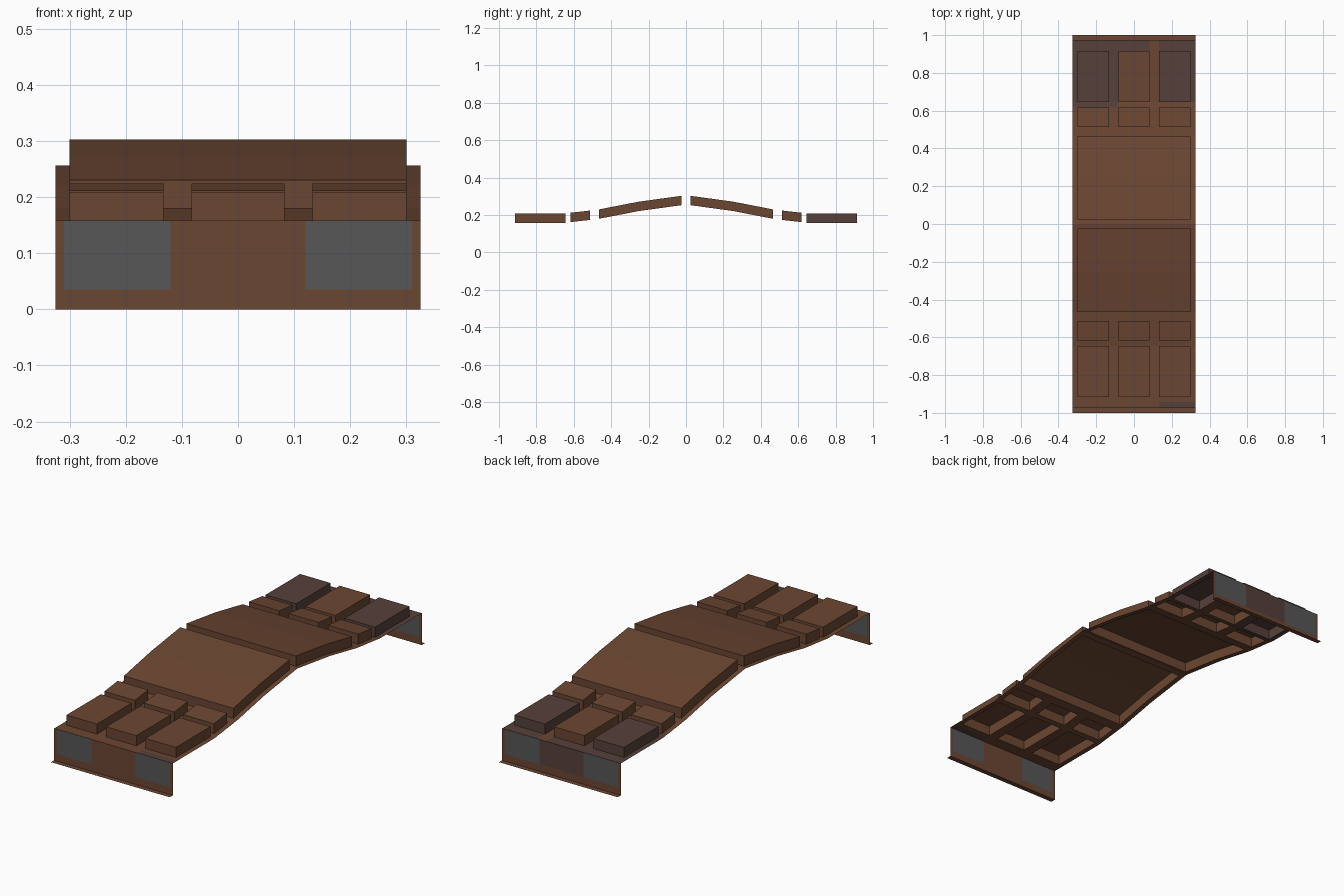
import bpy
import bmesh

cube = bpy.data.objects.get("Cube")
if cube:
    bpy.data.objects.remove(cube, do_unlink=True)


def make_material(name, rgb):
    mat = bpy.data.materials.new(name)
    mat.use_nodes = True
    mat.diffuse_color = (*rgb, 1)
    bsdf = next(n for n in mat.node_tree.nodes if n.type == "BSDF_PRINCIPLED")
    bsdf.inputs["Base Color"].default_value = (*rgb, 1)
    bsdf.inputs["Roughness"].default_value = 0.9
    return mat


MATERIALS = [
    make_material("brown_wood", (0.148, 0.062, 0.032)),
    make_material("dusky_purple", (0.092, 0.051, 0.044)),
    make_material("dark_grey", (0.095, 0.095, 0.095)),
]
BROWN, PURPLE, GREY = range(3)

HALF_WIDTH, END, RAISE = 0.325, 0.975, 0.05
COLUMNS = [(-0.3, -0.133), (-0.083, 0.083), (0.133, 0.3)]
# Deck height against distance from the middle
PROFILE = [(0, 0.256), (0.254, 0.221), (0.465, 0.18), (0.513, 0.174),
           (0.618, 0.162), (0.645, 0.158), (END, 0.158)]


def height(y):
    d = min(abs(y), END)
    for (d0, z0), (d1, z1) in zip(PROFILE, PROFILE[1:]):
        if d <= d1:
            return z0 + (z1 - z0) * (d - d0) / (d1 - d0)


def sheet(name, us, vs, point, paint, skip=None, skirt=0):
    """Grid of quads; skip leaves holes, skirt drops walls from the rim."""
    bm = bmesh.new()
    rows = [[bm.verts.new(point(u, v)) for u in us] for v in vs]
    for j in range(len(vs) - 1):
        for i in range(len(us) - 1):
            u, v = (us[i] + us[i + 1]) / 2, (vs[j] + vs[j + 1]) / 2
            if skip and skip(u, v):
                continue
            face = bm.faces.new((rows[j][i], rows[j][i + 1],
                                 rows[j + 1][i + 1], rows[j + 1][i]))
            face.material_index = paint(u, v)
    if skirt:
        rim = [e for e in bm.edges if e.is_boundary]
        made = bmesh.ops.extrude_edge_only(bm, edges=rim)["geom"]
        color = paint(sum(us) / len(us), sum(vs) / len(vs))
        for item in made:
            if isinstance(item, bmesh.types.BMVert):
                item.co.z -= skirt
            elif isinstance(item, bmesh.types.BMFace):
                item.material_index = color
        bmesh.ops.recalc_face_normals(bm, faces=bm.faces[:])
    loose = [v for v in bm.verts if not v.link_faces]
    bmesh.ops.delete(bm, geom=loose, context="VERTS")
    mesh = bpy.data.meshes.new(name)
    bm.to_mesh(mesh)
    bm.free()
    for mat in MATERIALS:
        mesh.materials.append(mat)
    obj = bpy.data.objects.new(name, mesh)
    bpy.context.collection.objects.link(obj)
    return obj


# Raised panels: name, x range, y breaks, colour
panels = []
for end, side in (("front", -1), ("back", 1)):
    panels.append((f"{end}_ramp_panel", (-0.3, 0.3),
                   sorted(side * d for d in (0.024, 0.254, 0.465)), BROWN))
    for place, xr in zip(("right", "middle", "left"), COLUMNS):
        panels.append((f"{end}_{place}_small_panel", xr,
                       sorted(side * d for d in (0.513, 0.618)), BROWN))
        worn = end == "back" and place != "middle"
        panels.append((f"{end}_{place}_large_panel", xr,
                       sorted(side * d for d in (0.645, 0.915)),
                       PURPLE if worn else BROWN))

for name, xr, ys, color in panels:
    sheet(name, xr, ys, lambda x, y: (x, y, height(y) + RAISE),
          lambda x, y: color, skirt=RAISE)


# Arched deck with an opening below every panel
def under_panel(x, y):
    return any(xr[0] < x < xr[1] and ys[0] < y < ys[-1]
               for _, xr, ys, _ in panels)


def deck_paint(x, y):
    left, right = x > 0.133, x < -0.083
    if y < -0.94:
        return PURPLE if left else BROWN
    rim = y > 0.915 and not 0.083 < x < 0.133
    worn = (right and y > 0.618) or (left and y > 0.645) or rim
    return PURPLE if worn else BROWN


x_breaks = sorted({x for c in COLUMNS for x in c} | {-HALF_WIDTH, HALF_WIDTH})
y_breaks = sorted({y for p in panels for y in p[2]} | {-END, -0.94, 0, END})
sheet("deck", x_breaks, y_breaks, lambda x, y: (x, y, height(y)),
      deck_paint, skip=under_panel)

# End walls with a grey patch at each side and a narrow foot lip
PATH = [(1, 0), (END, 0), (END, 0.035), (END, height(END))]
WALL_X = [-HALF_WIDTH, -0.31, -0.12, 0.12, 0.31, HALF_WIDTH]

for name, side, middle in (("front_wall", 1, BROWN), ("back_wall", -1, PURPLE)):
    def wall_paint(x, row):
        if row < 2 or abs(x) > 0.31:
            return BROWN
        return GREY if abs(x) > 0.12 else middle

    sheet(name, WALL_X, range(len(PATH)),
          lambda x, row: (side * x, -side * PATH[row][0], PATH[row][1]),
          wall_paint)
